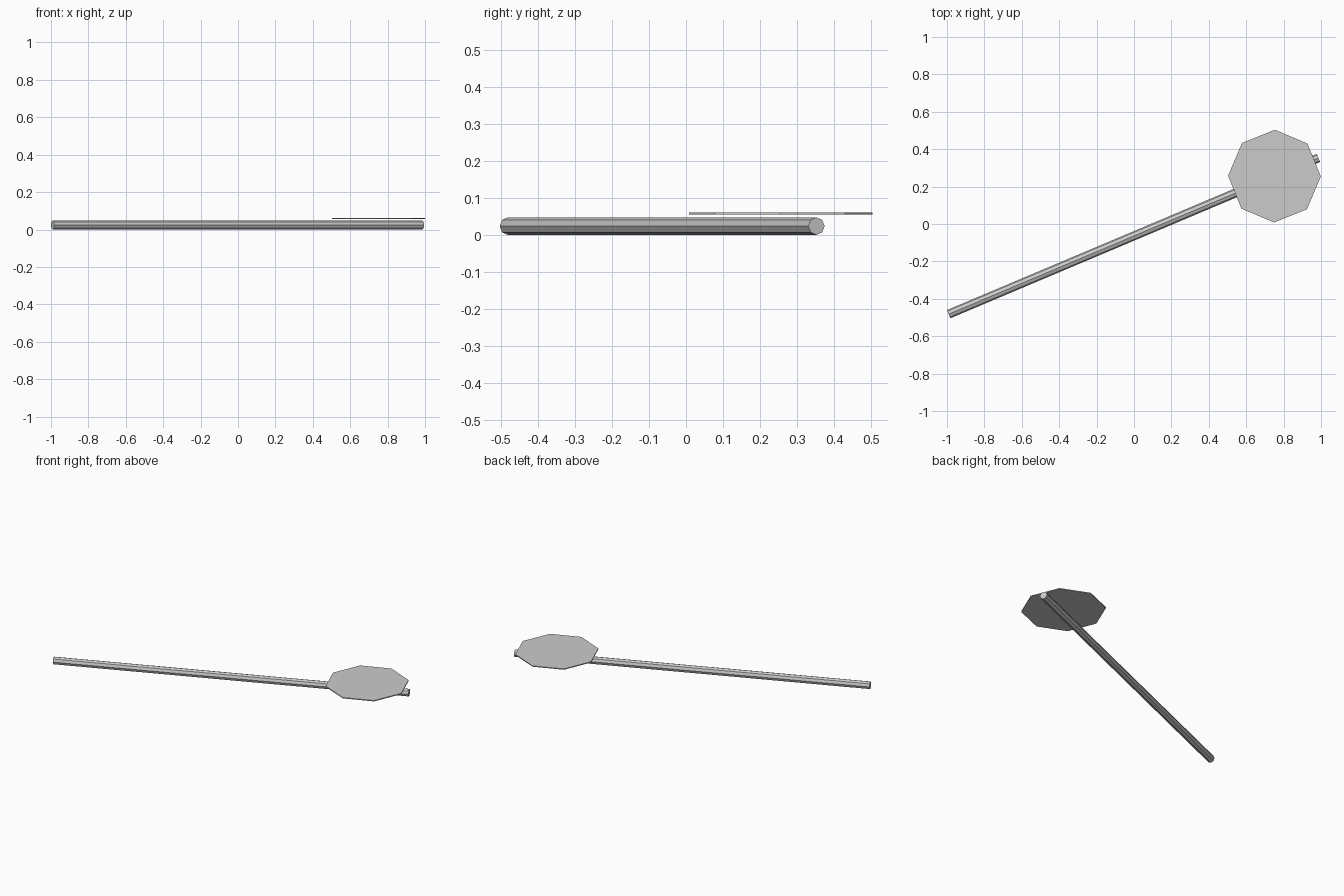
import bpy
from math import pi
from mathutils import Vector, Matrix

if "Cube" in bpy.data.objects:
    bpy.data.objects.remove(bpy.data.objects["Cube"])


def octagonal_prism(name, radius, start, end, roll=0.0):
    """Eight-sided prism running from start to end."""
    start, end = Vector(start), Vector(end)
    axis = end - start
    bpy.ops.mesh.primitive_cylinder_add(vertices=8, radius=radius, depth=axis.length)
    obj = bpy.context.object
    obj.name = name
    turn = axis.to_track_quat('Z', 'Y').to_matrix().to_4x4()
    obj.matrix_world = (Matrix.Translation((start + end) / 2) @ turn
                        @ Matrix.Rotation(roll, 4, 'Z'))
    return obj


# Pole lying on the ground
R = 0.0238
octagonal_prism("pole", R, (-0.991, -0.482, R), (0.986, 0.353, R))

# Thin octagonal sign plate lying just above the pole
octagonal_prism("sign_plate", 0.248, (0.751, 0.256, 0.055), (0.751, 0.256, 0.061),
                roll=-0.5 * pi / 180)
